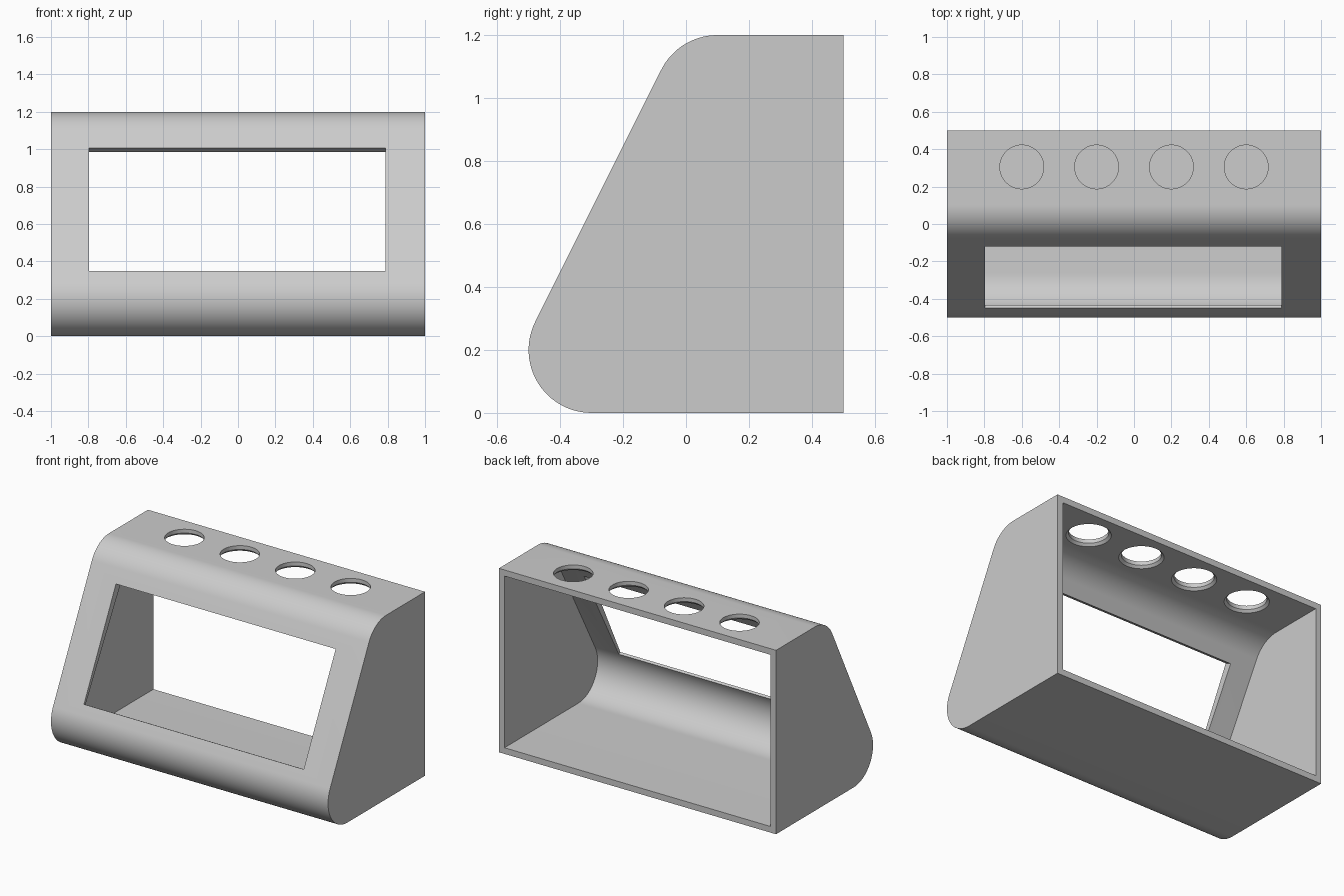
import bpy
import bmesh
import math

old = bpy.data.objects.get("Cube")
if old:
    bpy.data.objects.remove(old, do_unlink=True)

# Single plain grey
grey = bpy.data.materials.new("plain_grey")
grey.use_nodes = True
COLOR = (0.6, 0.6, 0.6, 1)
grey.diffuse_color = COLOR
grey.node_tree.nodes["Principled BSDF"].inputs["Base Color"].default_value = COLOR


def link(name, bm):
    bmesh.ops.recalc_face_normals(bm, faces=bm.faces[:])
    mesh = bpy.data.meshes.new(name)
    bm.to_mesh(mesh)
    bm.free()
    mesh.materials.append(grey)
    obj = bpy.data.objects.new(name, mesh)
    bpy.context.collection.objects.link(obj)
    return obj


def arc(cy, cz, radius, start, end, steps=24):
    angles = [start + (end - start) * i / steps for i in range(steps + 1)]
    return [(cy + radius * math.cos(a), cz + radius * math.sin(a)) for a in angles]


def wedge(name, half_width, low, high, radius, back):
    """Extruded side profile: two rounded front corners and a flat back."""
    slope = math.atan2(high[1] - low[1], high[0] - low[0])
    tangent = slope + math.pi / 2
    pts = [(back, high[1] + radius)]
    pts += arc(*high, radius, math.pi / 2, tangent)
    pts += arc(*low, radius, tangent, 1.5 * math.pi)
    pts.append((back, low[1] - radius))
    bm = bmesh.new()
    face = bm.faces.new([bm.verts.new((-half_width, y, z)) for y, z in pts])
    out = bmesh.ops.extrude_face_region(bm, geom=[face])
    moved = [v for v in out["geom"] if isinstance(v, bmesh.types.BMVert)]
    bmesh.ops.translate(bm, vec=(2 * half_width, 0, 0), verts=moved)
    return link(name, bm)


def cone(name, x, y, z0, z1, r0, r1):
    bm = bmesh.new()
    bmesh.ops.create_cone(bm, cap_ends=True, segments=64, radius1=r0, radius2=r1, depth=z1 - z0)
    bmesh.ops.translate(bm, vec=(x, y, (z0 + z1) / 2), verts=bm.verts[:])
    return link(name, bm)


# Outer shell and the hollow that opens at the back
housing = wedge("housing", 1.0, (-0.3, 0.2), (0.1, 1.0), 0.2, 0.5)
cutters = [wedge("cavity_cutter", 0.96, (-0.26, 0.24), (0.14, 0.96), 0.2, 0.7)]

# Window square to the sloping front
bm = bmesh.new()
bmesh.ops.create_cube(bm, size=1)
window = link("window_cutter", bm)
window.scale = (1.586, 0.3, 0.737)
window.rotation_euler.x = -math.atan(0.5)
window.location = (-0.004, -0.285, 0.6775)
cutters.append(window)

# Four button holes, chamfered on the underside
for x in (-0.6, -0.2, 0.2, 0.6):
    cutters.append(cone("hole_cutter", x, 0.305, 1.1, 1.3, 0.117, 0.117))
    cutters.append(cone("chamfer_cutter", x, 0.305, 1.15, 1.195, 0.142, 0.097))

for cutter in cutters:
    cutter.hide_render = True
    mod = housing.modifiers.new(cutter.name, "BOOLEAN")
    mod.operation = "DIFFERENCE"
    mod.solver = "EXACT"
    mod.object = cutter

# Bake the cuts and drop the cutters
bpy.context.view_layer.update()
graph = bpy.context.evaluated_depsgraph_get()
result = bpy.data.meshes.new_from_object(housing.evaluated_get(graph))
housing.modifiers.clear()
housing.data = result
result.name = "housing"
for cutter in cutters:
    bpy.data.objects.remove(cutter, do_unlink=True)

bpy.ops.object.select_all(action="DESELECT")
housing.select_set(True)
bpy.context.view_layer.objects.active = housing
bpy.ops.object.shade_smooth_by_angle(angle=math.radians(30))
